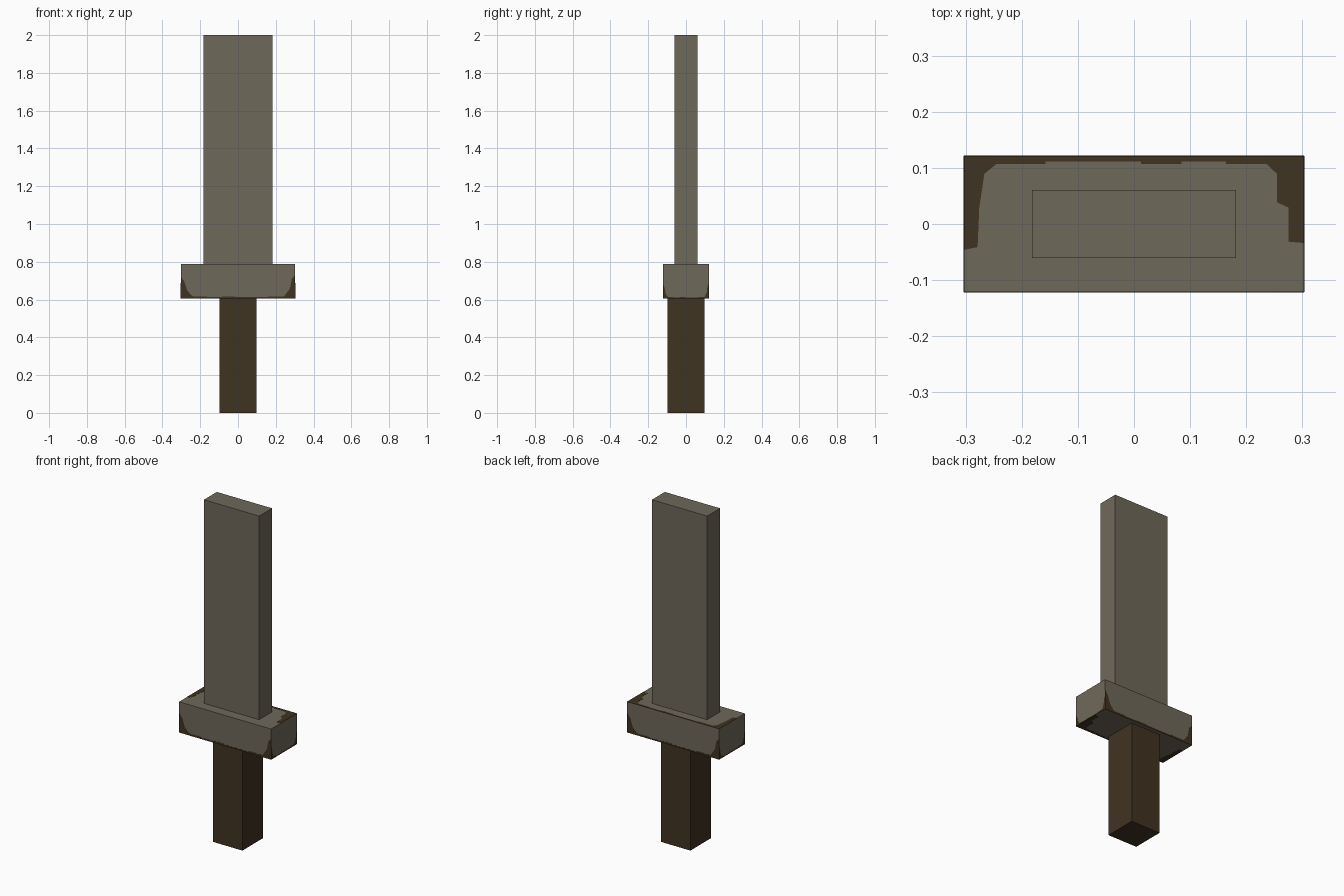
import bpy, bmesh, math
from mathutils import Matrix

if "Cube" in bpy.data.objects:
    bpy.data.objects.remove(bpy.data.objects["Cube"], do_unlink=True)

U = 2 / 33  # modelling unit: the sword is 33 units tall


def material(name, rgb):
    m = bpy.data.materials.new(name)
    m.use_nodes = True
    m.diffuse_color = (*rgb, 1)
    m.node_tree.nodes["Principled BSDF"].inputs["Base Color"].default_value = (*rgb, 1)
    return m


stone = material("grey stone", (0.159, 0.138, 0.102))
wood = material("dark wood", (0.0513, 0.0331, 0.0152))


def add_object(name, bm, mat):
    mesh = bpy.data.meshes.new(name)
    bm.to_mesh(mesh)
    bm.free()
    mesh.materials.append(mat)
    obj = bpy.data.objects.new(name, mesh)
    bpy.context.collection.objects.link(obj)
    return obj


def box(name, width, depth, z0, z1, mat):
    bm = bmesh.new()
    bmesh.ops.create_cube(bm, size=1, matrix=Matrix.Translation((0, 0, (z0 + z1) / 2 * U))
                          @ Matrix.Diagonal((width * U, depth * U, (z1 - z0) * U, 1)))
    return add_object(name, bm, mat)


# Main parts
box("handle", 3.2, 3.2, 0, 10, wood)
box("guard", 10, 4, 10, 13, stone)
box("blade", 6, 2, 13, 33, stone)

# Worn wooden edging on the guard: outlines in face units from -0.5 to 0.5
EDGE = [(0.26, -0.44), (0.26, -0.46), (-0.02, -0.46), (-0.02, -0.44),
        (-0.14, -0.44), (-0.14, -0.46), (-0.27, -0.46), (-0.27, -0.44)]
FLAT = ([(-0.5, -0.5), (0.5, -0.5), (0.5, 0.19), (0.46, 0.17), (0.455, -0.12),
         (0.44, -0.37), (0.405, -0.44)] + EDGE +
        [(-0.39, -0.44), (-0.42, -0.37), (-0.42, -0.16), (-0.455, -0.12),
         (-0.455, 0.13), (-0.5, 0.14)])
TAPERED = ([(-0.5, -0.5), (0.5, -0.5), (0.5, 0.18), (0.47, 0.07), (0.455, -0.2),
            (0.42, -0.37), (0.4, -0.44)] + EDGE +
           [(-0.39, -0.44), (-0.41, -0.4), (-0.445, -0.26), (-0.47, 0.0), (-0.5, 0.13)])


def plate(name, outline, width, height, offset, turn, rise=1.0, thick=0.001):
    """Thin plate lying on one face of the guard; turn aims local +z outward."""
    bm = bmesh.new()
    verts = [bm.verts.new((u * width * U, ((v + 0.5) * rise - 0.5) * height * U, offset * U))
             for u, v in outline]
    base = bm.faces.new(verts)
    new = bmesh.ops.extrude_face_region(bm, geom=[base], use_keep_orig=True)["geom"]
    bmesh.ops.translate(bm, vec=(0, 0, thick),
                        verts=[g for g in new if isinstance(g, bmesh.types.BMVert)])
    bmesh.ops.recalc_face_normals(bm, faces=bm.faces)
    bm.transform(Matrix.Translation((0, 0, 11.5 * U)) @ turn)
    add_object(name, bm, wood)


upright = Matrix.Rotation(math.pi / 2, 4, "X")
for name, angle, width, offset, rise in (("front", 0, 10, 2, 1), ("left", 90, 4, 5, 0.65),
                                         ("back", 180, 10, 2, 1), ("right", 270, 4, 5, 0.65)):
    plate("guard_wear_" + name, TAPERED, width, 3, offset,
          Matrix.Rotation(math.radians(angle), 4, "Z") @ upright, rise)
plate("guard_wear_top", FLAT, 10, 4, 1.5, Matrix.Rotation(math.pi, 4, "Z"))
plate("guard_wear_bottom", FLAT, 10, 4, 1.5, Matrix.Rotation(math.pi, 4, "Y"))
